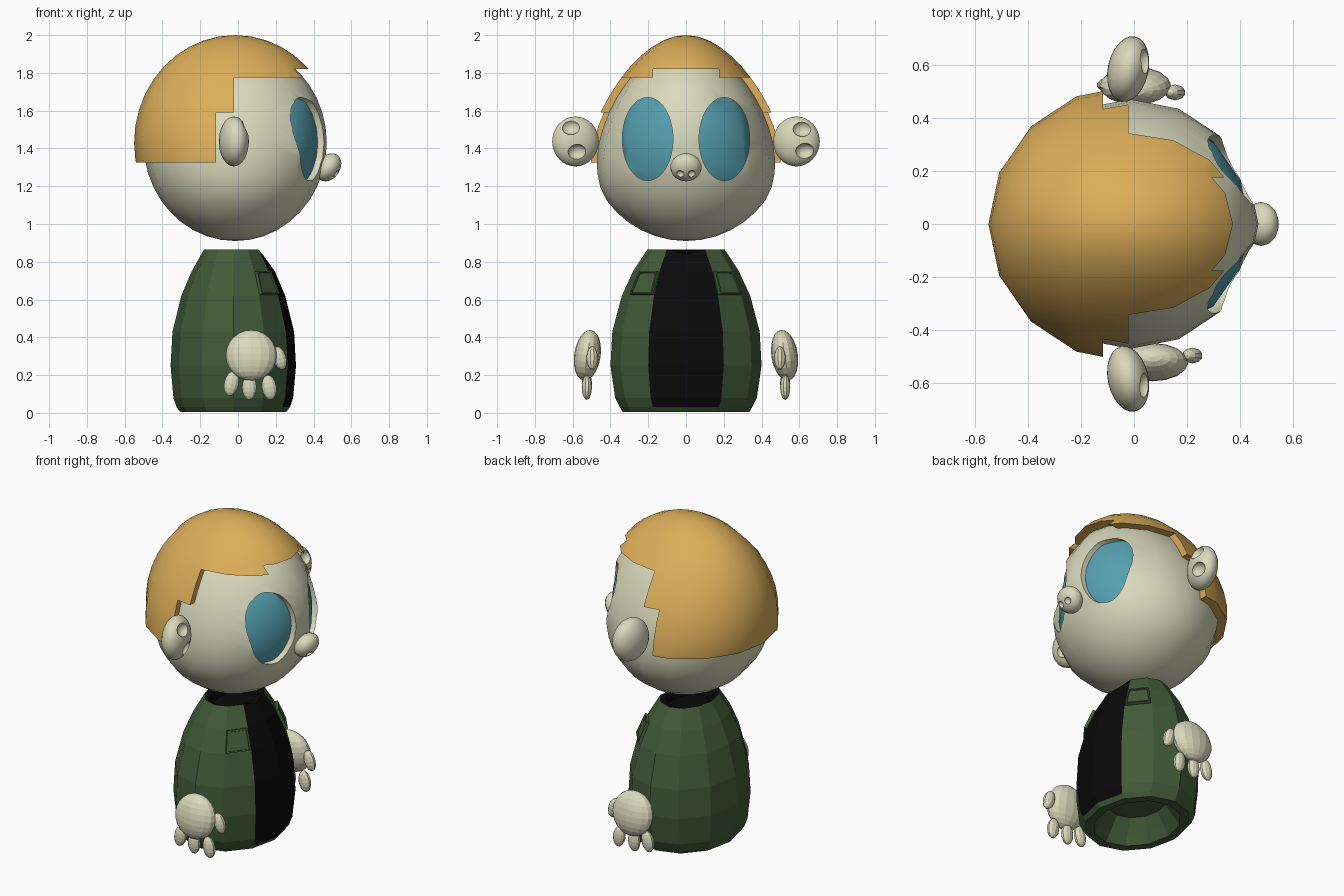
import bpy, bmesh, math
from mathutils import Matrix, Vector, Euler

if "Cube" in bpy.data.objects:
    bpy.data.objects.remove(bpy.data.objects["Cube"], do_unlink=True)


def material(name, r, g, b):
    m = bpy.data.materials.new(name)
    m.use_nodes = True
    m.diffuse_color = (r, g, b, 1)
    m.node_tree.nodes["Principled BSDF"].inputs["Base Color"].default_value = (r, g, b, 1)
    return m


SKIN = material("skin cream", 0.70, 0.70, 0.51)
HAIR = material("hair ochre", 0.72, 0.42, 0.10)
BLUE = material("eye blue", 0.09, 0.35, 0.43)
GREEN = material("jacket green", 0.055, 0.105, 0.04)
BLACK = material("shirt black", 0.003, 0.003, 0.003)


def finish(name, bm, *mats):
    bmesh.ops.recalc_face_normals(bm, faces=bm.faces)
    mesh = bpy.data.meshes.new(name)
    bm.to_mesh(mesh)
    bm.free()
    for m in mats:
        mesh.materials.append(m)
    ob = bpy.data.objects.new(name, mesh)
    bpy.context.collection.objects.link(ob)
    return ob


def activate(ob):
    bpy.ops.object.select_all(action='DESELECT')
    ob.select_set(True)
    bpy.context.view_layer.objects.active = ob


def smooth(ob):
    activate(ob)
    bpy.ops.object.shade_smooth_by_angle(angle=math.radians(35))


def cut(ob, cutter, operation='DIFFERENCE'):
    """Apply a boolean and discard the cutter."""
    cutter.hide_render = True
    activate(ob)
    mod = ob.modifiers.new("cut", 'BOOLEAN')
    mod.operation, mod.object, mod.solver = operation, cutter, 'EXACT'
    bpy.ops.object.modifier_apply(modifier=mod.name)
    bpy.data.objects.remove(cutter, do_unlink=True)


def ellipsoid(name, mat, loc, radii, rot=(0, 0, 0), u=16, v=12):
    bm = bmesh.new()
    bmesh.ops.create_uvsphere(bm, u_segments=u, v_segments=v, radius=1)
    bm.transform(Matrix.LocRotScale(Vector(loc), Euler(rot), Vector(radii)))
    return finish(name, bm, mat)


def prism(name, mat, points, offset):
    """Extrude a closed outline along the offset vector."""
    bm = bmesh.new()
    face = bm.faces.new([bm.verts.new(p) for p in points])
    ext = bmesh.ops.extrude_face_region(bm, geom=[face])
    moved = [e for e in ext["geom"] if isinstance(e, bmesh.types.BMVert)]
    bmesh.ops.translate(bm, verts=moved, vec=offset)
    return finish(name, bm, mat)


def head_shape(name, mat, grow):
    """Egg that narrows sideways toward the crown."""
    ob = ellipsoid(name, mat, (-0.015, 0, 1.43),
                   (0.485 + grow, 0.485 + grow, 0.52 + grow), v=20)
    for vert in ob.data.vertices:
        vert.co.y *= min(1.07, 0.95 - 0.42 * (vert.co.z - 1.43))
    return ob


def eye_cutter(side):
    ring = [2 * math.pi * i / 40 for i in range(40)]
    return prism("eye_cutter", SKIN, [(0.1, side * 0.203 + 0.134 * math.cos(a),
                 1.45 + 0.22 * math.sin(a)) for a in ring], (0.7, 0, 0))


# Head with recessed eyes
head = head_shape("head", SKIN, 0)
for side, label in ((-1, "right"), (1, "left")):
    cut(head, eye_cutter(side))
    eye = head_shape(label + "_eye", BLUE, -0.033)
    cut(eye, eye_cutter(side), 'INTERSECT')
    smooth(eye)
smooth(head)

# Hair cap with stepped sideburns and a fringe notch
hair = head_shape("hair", HAIR, 0.05)
steps = [(-0.8, 1.325), (-0.117, 1.325), (-0.117, 1.59), (-0.02, 1.59),
         (-0.02, 1.775), (0.8, 1.775), (0.8, 2.3), (-0.8, 2.3)]
cut(hair, prism("hair_outline", HAIR, [(x, -1, z) for x, z in steps], (0, 2, 0)), 'INTERSECT')
notch = [(0.15, 1.6), (0.8, 1.6), (0.8, 1.82), (0.15, 1.82)]
cut(hair, prism("fringe_notch", HAIR, [(x, -0.175, z) for x, z in notch], (0, 0.35, 0)))
smooth(hair)

# Nose with nostrils
nose = ellipsoid("nose", SKIN, (0.48, 0, 1.3), (0.06, 0.083, 0.08), (0, 0.6, 0))
for side in (-1, 1):
    cut(nose, ellipsoid("nostril", SKIN, (0.527, side * 0.032, 1.262), (0.022,) * 3))
smooth(nose)

# Ears with two hollows each
hollows = {-1: ((0.61, 1.515), (0.575, 1.38)), 1: ((0.615, 1.505), (0.63, 1.385))}
for side, label in ((-1, "right"), (1, "left")):
    ear = ellipsoid(label + "_ear", SKIN, (-0.022, side * 0.585, 1.437),
                    (0.077, 0.126, 0.132), (0, 0, -side * 0.21), u=24, v=16)
    for y, z in hollows[side]:
        cut(ear, ellipsoid("hollow", SKIN, (0.05, side * y, z), (0.04, 0.05, 0.042)))
    smooth(ear)

# Jacket and shirt: stacked twelve-sided rings, from the hem hollow up to the collar
rings = [(0.14, 0.15, 0.18), (0.06, 0.20, 0.24), (0.005, 0.23, 0.28), (0.005, 0.28, 0.335),
         (0.03, 0.30, 0.35), (0.08, 0.317, 0.375), (0.25, 0.332, 0.40), (0.43, 0.322, 0.39),
         (0.62, 0.275, 0.34), (0.75, 0.22, 0.28), (0.865, 0.155, 0.205),
         (0.85, 0.125, 0.165), (0.80, 0.115, 0.15)]
SIDES = 12
bm = bmesh.new()
loops = []
for level, (z, rx, ry) in enumerate(rings):
    loop = []
    for i in range(SIDES):
        a = 2 * math.pi * i / SIDES
        dip = 0.025 if z > 0.86 and i == 0 else 0
        loop.append(bm.verts.new((rx * math.cos(a) - 0.025, ry * math.sin(a), z - dip)))
    loops.append(loop)
pockets = []
for level in range(len(rings) - 1):
    for i in range(SIDES):
        j = (i + 1) % SIDES
        f = bm.faces.new((loops[level][i], loops[level][j],
                          loops[level + 1][j], loops[level + 1][i]))
        front = i in (0, SIDES - 1) and rings[level][0] > 0.02
        f.material_index = int(front or level >= 10)
        if rings[level][0] == 0.62 and i in (1, SIDES - 2):
            pockets.append(f)
bm.faces.new(loops[0])
bm.faces.new(loops[-1]).material_index = 1
bmesh.ops.recalc_face_normals(bm, faces=bm.faces)
# Chest pockets raised from the jacket
bmesh.ops.inset_individual(bm, faces=pockets, thickness=0.006)
bmesh.ops.inset_individual(bm, faces=pockets, thickness=0.001, depth=0.018)
bmesh.ops.inset_individual(bm, faces=pockets, thickness=0.012)
bmesh.ops.inset_individual(bm, faces=pockets, thickness=0.002, depth=-0.008)
finish("jacket_body", bm, GREEN, BLACK)

# Floating hands: palm, three fingers and a thumb
fingers = [(-0.035, 0.155, 0.2), (0.06, 0.135, 0), (0.165, 0.135, -0.15)]
for side, label, shift in ((-1, "right", 0), (1, "left", -0.065)):
    ellipsoid(label + "_palm", SKIN, (0.07 + shift, side * 0.522, 0.305),
              (0.135, 0.07, 0.135), (side * 0.15, 0, 0))
    for n, (x, z, lean) in enumerate(fingers):
        ellipsoid(f"{label}_finger_{n + 1}", SKIN, (x + shift, side * 0.525, z),
                  (0.04, 0.027, 0.066), (0, lean, 0), u=10, v=8)
    ellipsoid(label + "_thumb", SKIN, (0.22 + shift, side * 0.497, 0.29),
              (0.036, 0.03, 0.064), (0, -0.3, 0), u=10, v=8)
